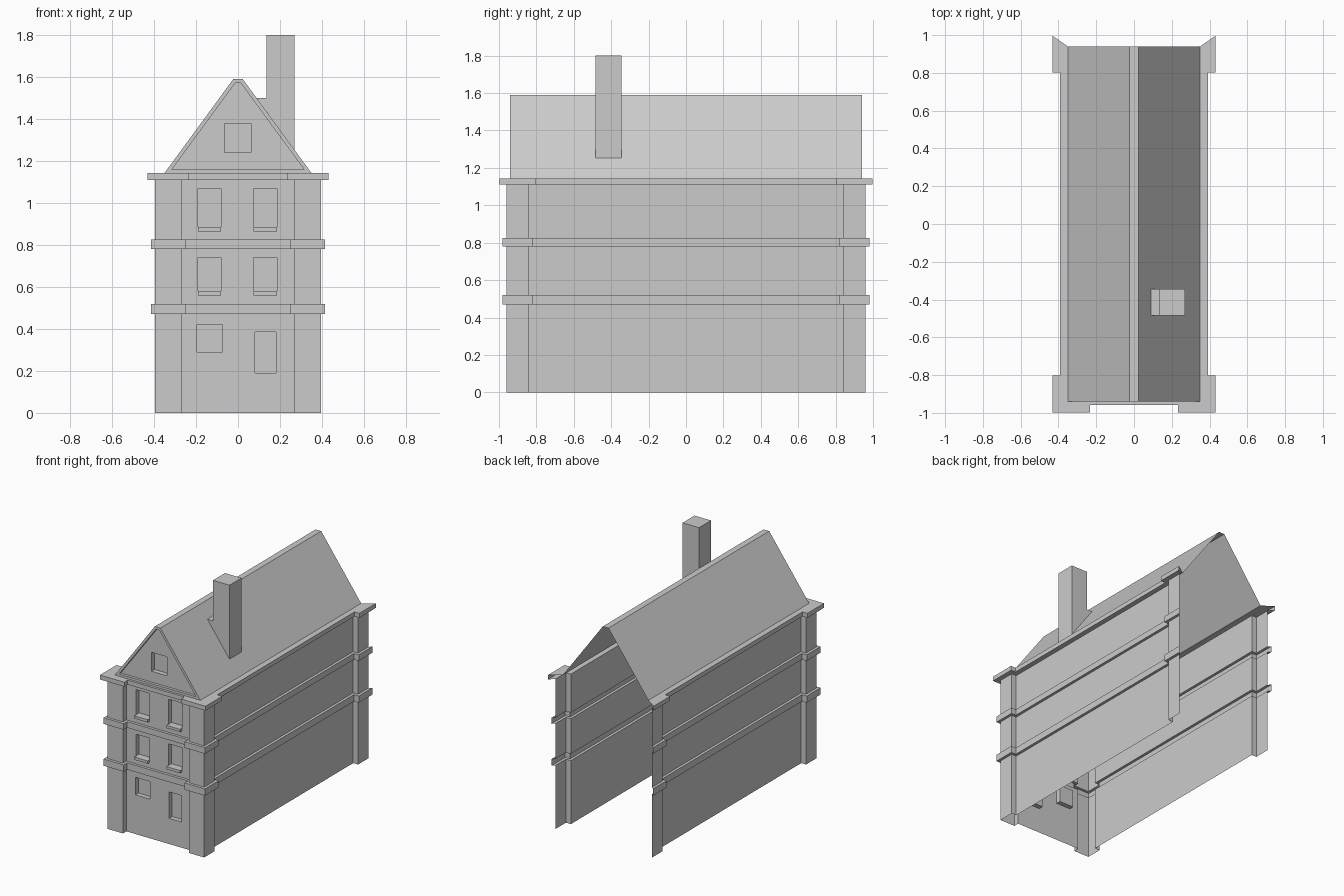
import bpy, bmesh

if "Cube" in bpy.data.objects:
    bpy.data.objects.remove(bpy.data.objects["Cube"])


def make(name, faces):
    """Mesh object from polygons given as coordinate lists."""
    bm = bmesh.new()
    for f in faces:
        bm.faces.new([bm.verts.new(p) for p in f])
    bmesh.ops.remove_doubles(bm, verts=bm.verts, dist=1e-4)
    bmesh.ops.recalc_face_normals(bm, faces=bm.faces)
    me = bpy.data.meshes.new(name)
    bm.to_mesh(me)
    bm.free()
    ob = bpy.data.objects.new(name, me)
    bpy.context.collection.objects.link(ob)
    return ob


def bridge(a, b, closed=True):
    n = len(a)
    return [(a[i], a[(i + 1) % n], b[(i + 1) % n], b[i])
            for i in range(n if closed else n - 1)]


def rect(x0, x1, z0, z1, y):
    return [(x0, y, z0), (x1, y, z0), (x1, y, z1), (x0, y, z1)]


# Plan outline with corner pilasters, open at the back, pushed out by o
def plan(o, z):
    half = [(.27 - o, -.92 - o), (.27 - o, -.96 - o), (.395 + o, -.96 - o),
            (.395 + o, -.84 + o), (.355 + o, -.84 + o), (.355 + o, .84 - o),
            (.395 + o, .84 - o), (.395 + o, .96 + o)]
    full = [(-x, y) for x, y in reversed(half)] + half
    return [(x, y, z) for x, y in full]


levels = [(0, 0), (.47, 0), (.47, .02), (.52, .02), (.52, 0), (.78, 0),
          (.78, .02), (.825, .02), (.825, 0), (1.11, 0), (1.11, .037), (1.143, .037)]
rings = [plan(o, z) for z, o in levels]
clamp = lambda v, m: max(-m, min(m, v))
rings.append([(clamp(x, .35), clamp(y, .94), z) for x, y, z in rings[-1]])

# Walls, pilasters, bands and cornice (front storey panels left out)
faces = []
for k in range(len(rings) - 1):
    strips = bridge(rings[k], rings[k + 1], closed=False)
    if k in (0, 4, 8):
        del strips[7]
    faces += strips
make("walls_and_cornices", faces)


# Front storey panels with recessed openings
def storey(name, z0, z1, holes, y=-.92, depth=.035):
    xs = sorted({-.27, .27} | {v for h in holes for v in h[:2]})
    zs = sorted({z0, z1} | {v for h in holes for v in h[2:]})
    out = []
    for a, b in zip(xs, xs[1:]):
        for c, d in zip(zs, zs[1:]):
            if not any(h[0] <= a and b <= h[1] and h[2] <= c and d <= h[3] for h in holes):
                out.append(rect(a, b, c, d, y))
    for h in holes:
        back = rect(*h, y + depth)
        out += bridge(rect(*h, y), back) + [back]
    make(name, out)


def sill(name, x0, x1, z):
    a, b = rect(x0, x1, z, z + .02, -.942), rect(x0, x1, z, z + .02, -.885)
    make(name, bridge(a, b) + [a, b])


storey("front_ground_storey", 0, .47, [(-.195, -.075, .29, .42), (.08, .18, .19, .385)])
for name, z0, z1, w0, w1 in (("middle", .52, .78, .56, .74), ("upper", .825, 1.11, .865, 1.07)):
    spans = [(-.19, -.08), (.075, .185)]
    storey(f"front_{name}_storey", z0, z1, [(a, b, w0, w1) for a, b in spans])
    for a, b in spans:
        sill(f"{name}_window_sill", a, b, w0)


# Roof slopes and flat ridge, open at the back
def gable(xb, zb, xt, zt, y):
    return [(-xb, y, zb), (xb, y, zb), (xt, y, zt), (-xt, y, zt)]


edge = gable(.35, 1.143, .023, 1.59, -.94)
make("roof", bridge(edge, gable(.35, 1.143, .023, 1.59, .94))[1:])

# Gable: raised rim, recessed panel, recessed attic window
loops = [edge, gable(.315, 1.16, .012, 1.573, -.94), gable(.315, 1.16, .012, 1.573, -.92),
         rect(-.065, .062, 1.24, 1.38, -.92), rect(-.065, .062, 1.24, 1.38, -.885)]
make("front_gable", [f for a, b in zip(loops, loops[1:]) for f in bridge(a, b)] + [loops[-1]])

# Chimney with small ledge behind it, resting on the right slope
prof = [(.27, 1.252), (.27, 1.8), (.135, 1.8), (.135, 1.5), (.089, 1.5)]
near = [(x, -.485, z) for x, z in prof]
far = [(x, -.345, z) for x, z in prof]
make("chimney", bridge(near, far, closed=False) + [near, far])
